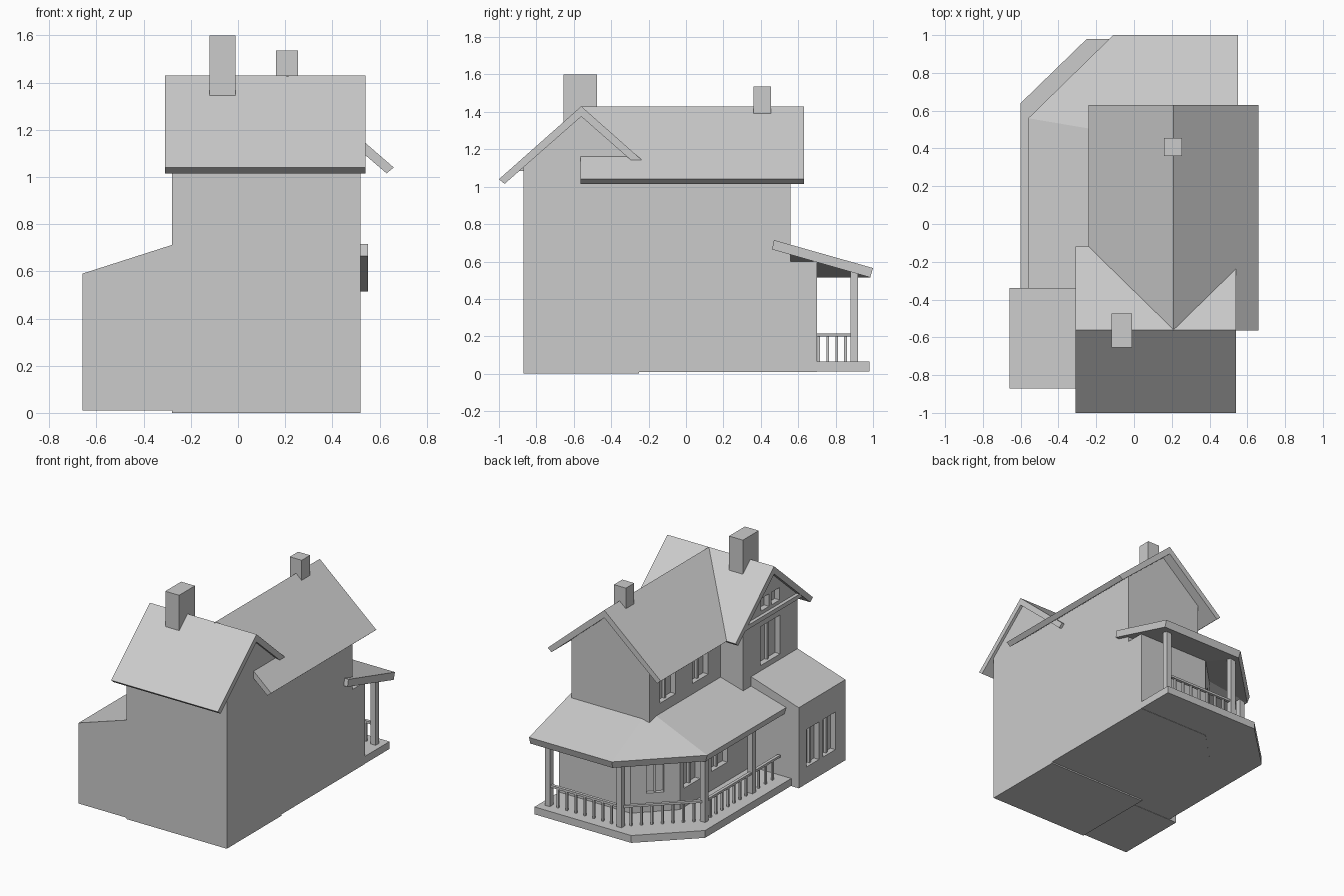
import bpy, math
from mathutils import Vector

if "Cube" in bpy.data.objects:
    bpy.data.objects.remove(bpy.data.objects["Cube"])

def mesh(name, verts, faces):
    me = bpy.data.meshes.new(name)
    me.from_pydata(verts, [], faces)
    ob = bpy.data.objects.new(name, me)
    bpy.context.collection.objects.link(ob)
    bpy.context.view_layer.objects.active = ob
    bpy.ops.object.select_all(action='DESELECT')
    ob.select_set(True)
    bpy.ops.object.mode_set(mode='EDIT')
    bpy.ops.mesh.select_all(action='SELECT')
    bpy.ops.mesh.normals_make_consistent(inside=False)
    bpy.ops.object.mode_set(mode='OBJECT')
    return ob

def prism(name, profile, lo, hi, axis):
    """Extrude a 2D profile along an axis; profile is the other two axes in order."""
    def at(p, t):
        v = list(p)
        v.insert('xyz'.index(axis), t)
        return v
    n = len(profile)
    verts = [at(p, lo) for p in profile] + [at(p, hi) for p in profile]
    faces = [list(range(n))[::-1], list(range(n, 2 * n))]
    faces += [[i, (i + 1) % n, n + (i + 1) % n, n + i] for i in range(n)]
    return mesh(name, verts, faces)

def box(name, x0, x1, y0, y1, z0, z1):
    return prism(name, [(x0, y0), (x1, y0), (x1, y1), (x0, y1)], z0, z1, 'z')

def bar(name, a, b, width, z0, z1):
    """Upright bar running from plan point a to plan point b."""
    a, b = Vector(a), Vector(b)
    d = (b - a).normalized() * width / 2
    s = Vector((-d.y, d.x))
    return prism(name, [tuple(a + s), tuple(b + s), tuple(b - s), tuple(a - s)], z0, z1, 'z')

def window(wall, a, b, z0, z1, depth=0.04, mullion=True):
    """Recess an opening in a wall between plan points a and b, with a centre bar."""
    cut = bar("window_cutter", a, b, depth * 2, z0, z1)
    mod = wall.modifiers.new("window", 'BOOLEAN')
    mod.object, mod.solver = cut, 'EXACT'
    bpy.context.view_layer.objects.active = wall
    bpy.ops.object.modifier_apply(modifier=mod.name)
    bpy.data.objects.remove(cut)
    if mullion:
        a, b = Vector(a), Vector(b)
        n = Vector((a.y - b.y, b.x - a.x)).normalized()
        n = n if n.x < 0 else -n
        m = (a + b) / 2 - n * 0.03
        d = (b - a).normalized() * 0.008
        bar("window_bar", m - d, m + d, 0.02, z0, z1)

# Walls
wing = prism("front_wing", [(-.87, 0), (-.25, 0), (-.25, 1.105), (-.56, 1.385), (-.87, 1.105)], -.28, .52, 'x')
upper = prism("rear_upper_floor", [(-.10, .58), (.52, .58), (.52, 1.115), (.21, 1.385), (-.10, 1.115)], -.27, .56, 'y')
lower = prism("rear_lower_floor", [(-.28, -.27), (.52, -.27), (.52, .70), (-.05, .70), (-.28, .47)], .01, .60, 'z')
annex = prism("side_annex", [(-.66, .01), (-.27, .01), (-.27, .715), (-.66, .59)], -.87, -.34, 'y')

# Windows
for y in (-.50, -.685):
    window(annex, (-.66, y - .07), (-.66, y + .07), .13, .40)
for y in (.35, -.02):
    window(upper, (-.10, y - .09), (-.10, y + .09), .77, 1.03)
window(wing, (-.28, -.67), (-.28, -.45), .75, 1.03)
for y in (-.62, -.50):
    window(wing, (-.28, y - .045), (-.28, y + .045), 1.14, 1.23, mullion=False)
window(lower, (-.205, .545), (-.125, .625), .20, .46, .03)
for y in (.33, .02):
    window(lower, (-.28, y - .09), (-.28, y + .09), .20, .46)
box("gable_beam", -.305, -.27, -.89, -.23, 1.085, 1.115)

# Gabled roofs
def roof(name, mid, half, lo, hi, axis):
    pts = [(-half, 1.04), (0, 1.43), (half, 1.04), (half - .03, 1.015), (0, 1.375), (-half + .03, 1.015)]
    prism(name, [(mid + u, z) for u, z in pts], lo, hi, axis)

roof("main_roof", .21, .45, -.565, .63, 'y')
roof("cross_roof", -.56, .44, -.31, .54, 'x')

# Chimneys
box("large_chimney", -.12, -.01, -.655, -.475, 1.33, 1.60)
box("small_chimney", .16, .255, .36, .455, 1.35, 1.535)

# Porch deck and roof
prism("porch_deck", [(-.60, -.36), (-.60, .64), (-.25, .98), (.52, .98), (.52, .65), (-.2, .4), (-.2, -.36)],
      .012, .065, 'z')
top = [(.55, .47, .715), (-.03, .47, .715), (-.03, -.345, .715),
       (.55, 1, .565), (-.11, 1, .565), (-.56, .56, .565), (-.56, -.345, .565)]
low = [(.55, .46, .665), (-.02, .46, .665), (-.02, -.345, .665),
       (.55, .985, .515), (-.105, .985, .515), (-.545, .553, .515), (-.545, -.345, .515)]
plates = [[0, 1, 4, 3], [1, 5, 4], [1, 2, 6, 5]]
rim = [0, 1, 2, 6, 5, 4, 3]
mesh("porch_roof", top + low, plates + [[i + 7 for i in f[::-1]] for f in plates]
     + [[a, b, b + 7, a + 7] for a, b in zip(rim, rim[1:] + rim[:1])])

# Porch posts, railing and balusters
line = [Vector(p) for p in [(.46, .90), (-.11, .90), (-.51, .52), (-.51, -.02), (-.51, -.33)]]
for p in line[:-1]:
    box("porch_post", p.x - .02, p.x + .02, p.y - .02, p.y + .02, .06, .55)
for a, b in zip(line, line[1:]):
    bar("porch_rail", a, b, .022, .20, .216)
    n = round((b - a).length / .07)
    for i in range(1, n):
        p = a.lerp(b, i / n)
        box("baluster", p.x - .007, p.x + .007, p.y - .007, p.y + .007, .06, .205)
